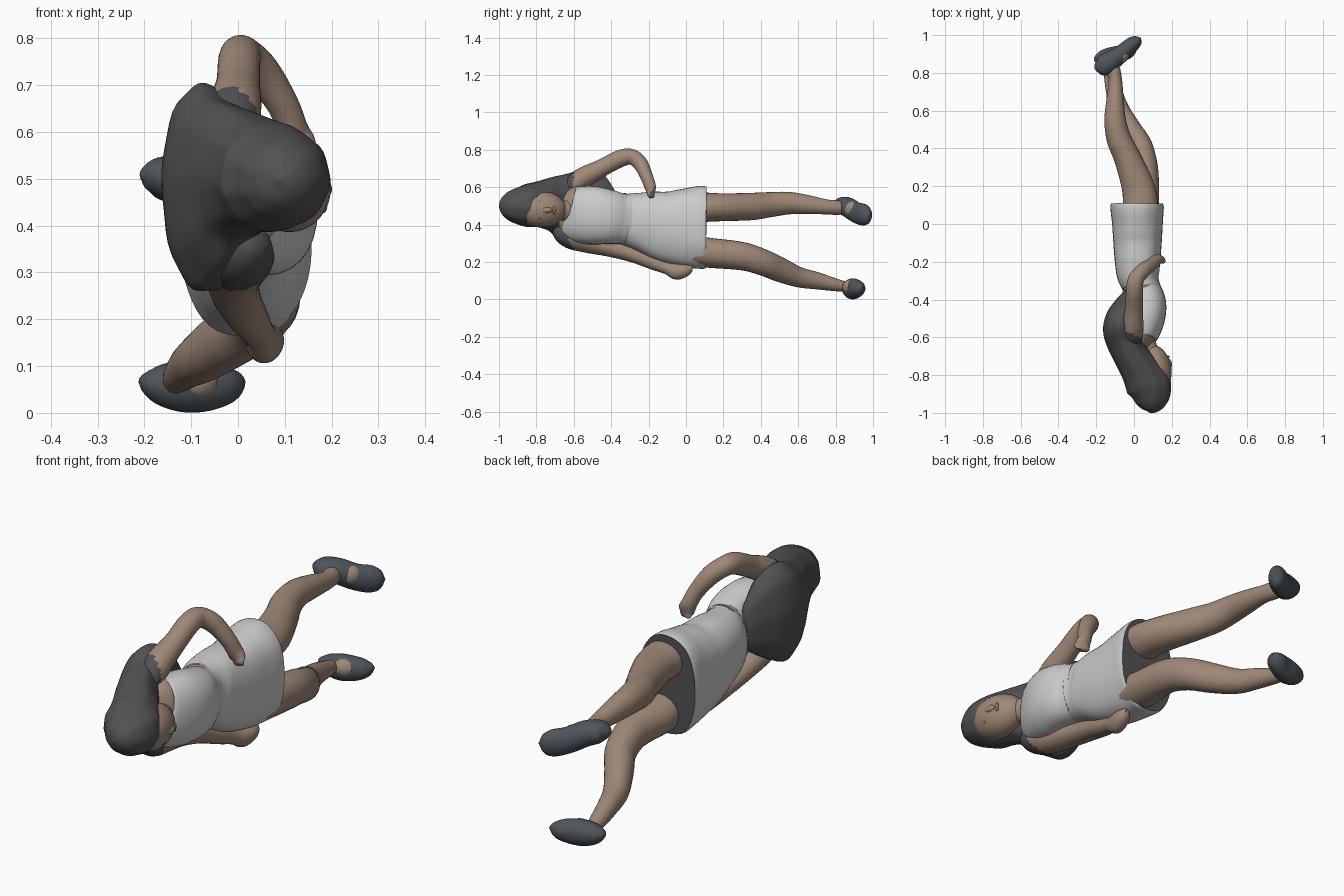
import bpy, math
from mathutils import Vector


def material(name, rgb):
    m = bpy.data.materials.new(name)
    m.diffuse_color = (*rgb, 1)
    return m


SKIN = material("skin", (0.35, 0.25, 0.19))
CLOTH = material("cloth", (0.52, 0.51, 0.52))
HAIR = material("hair", (0.085, 0.083, 0.09))
SHOE = material("shoe", (0.075, 0.09, 0.105))
LIP = material("lip", (0.25, 0.14, 0.115))


def spline(rows, i, t):
    """Catmull-Rom sample between rows i and i+1"""
    p = [rows[min(max(k, 0), len(rows) - 1)] for k in range(i - 1, i + 3)]
    return [0.5 * (2 * b + (c - a) * t + (2 * a - 5 * b + 4 * c - d) * t * t
                   + (3 * b - a - 3 * c + d) * t ** 3) for a, b, c, d in zip(*p)]


def loft(name, rows, mat, n=28, steps=6, square=1.0, ripple=0.0, waves=5):
    """Skin oval sections (x, y, z, half width, half height) along a path"""
    samples = [spline(rows, i, j / steps) for i in range(len(rows) - 1) for j in range(steps)]
    samples.append(list(rows[-1]))
    pts = [Vector(s[:3]) for s in samples]
    verts, faces = [], []
    for k, s in enumerate(samples):
        t = (pts[min(k + 1, len(pts) - 1)] - pts[max(k - 1, 0)]).normalized()
        side = t.cross(Vector((0, 0, 1))).normalized()
        up = side.cross(t)
        for j in range(n):
            a = 2 * math.pi * j / n
            c, d = math.cos(a), math.sin(a)
            f = 1 + ripple * math.sin(waves * a + 0.12 * k) * min(1, k / 12)
            c = math.copysign(abs(c) ** square, c) * f
            d = math.copysign(abs(d) ** square, d) * f
            verts.append(pts[k] + side * c * max(s[3], .002) + up * d * max(s[4], .002))
    for k in range(len(samples) - 1):
        for j in range(n):
            q = (j + 1) % n
            faces.append((k * n + j, k * n + q, (k + 1) * n + q, (k + 1) * n + j))
    faces.append(tuple(reversed(range(n))))
    faces.append(tuple(range(len(verts) - n, len(verts))))
    me = bpy.data.meshes.new(name)
    me.from_pydata(verts, [], [tuple(reversed(f)) for f in faces])
    return finish(bpy.data.objects.new(name, me), mat, link=True)


def finish(ob, mat, link=False):
    if link:
        bpy.context.collection.objects.link(ob)
    ob.data.materials.append(mat)
    bpy.ops.object.select_all(action='DESELECT')
    ob.select_set(True)
    bpy.context.view_layer.objects.active = ob
    if link:
        bpy.ops.object.mode_set(mode='EDIT')
        bpy.ops.mesh.select_all(action='SELECT')
        bpy.ops.mesh.normals_make_consistent(inside=False)
        bpy.ops.object.mode_set(mode='OBJECT')
    bpy.ops.object.shade_smooth_by_angle(angle=math.radians(50))
    return ob


def tint(ob, mat, test):
    """Give the faces whose centre passes the test a second material"""
    ob.data.materials.append(mat)
    for p in ob.data.polygons:
        if test(p.center):
            p.material_index = 1


def ball(name, loc, size, mat, rot=(0, 0, 0)):
    bpy.ops.mesh.primitive_uv_sphere_add(segments=28, ring_count=18, location=loc, rotation=rot)
    ob = bpy.context.object
    ob.name = name
    ob.scale = size
    return finish(ob, mat)


# Head, face and neck
ball("head", (.11, -.775, .482), (.088, .135, .096), SKIN, (0, 0, .12))
ball("nose", (.187, -.745, .478), (.014, .03, .016), SKIN)
ball("mouth", (.180, -.705, .476), (.008, .009, .022), LIP)
for z in (.445, .515):
    ball("eye", (.183, -.785, z), (.008, .010, .018), LIP)
loft("neck", [(.10, -.72, .48, .055, .055), (.065, -.65, .475, .055, .058),
              (.03, -.58, .465, .07, .09)], SKIN)

# Long hair: crown flowing down over the back
loft("hair", [(.085, -1.0, .497, 0, 0), (.088, -.985, .498, .045, .043), (.09, -.95, .499, .082, .076),
              (.088, -.90, .5, .107, .099), (.075, -.85, .502, .119, .114),
              (.038, -.78, .509, .106, .124), (-.012, -.70, .508, .094, .152),
              (-.048, -.62, .492, .097, .198), (-.066, -.56, .482, .097, .224),
              (-.066, -.50, .47, .084, .212), (-.052, -.44, .455, .06, .165),
              (-.035, -.385, .44, .035, .10), (-.03, -.36, .435, .012, .045),
              (-.03, -.355, .435, 0, 0)],
     HAIR, n=48, ripple=.014, waves=9, square=.95)

# Upper chest and bodice
loft("upper_chest", [(.02, -.69, .46, .02, .07), (.025, -.66, .46, .055, .115),
                     (.03, -.60, .455, .085, .15), (.045, -.5, .45, .09, .15)], SKIN)
loft("bodice", [(.03, -.61, .46, .07, .125), (.035, -.59, .455, .092, .148),
                (.055, -.5, .45, .108, .157), (.062, -.42, .442, .108, .147),
                (.047, -.35, .432, .098, .136), (.04, -.3, .43, .09, .135)], CLOTH, square=.88)

# Waistband and skirt
loft("waistband", [(.04, -.338, .43, .094, .136), (.039, -.332, .43, .098, .139),
                   (.038, -.32, .43, .099, .139)], SKIN, square=.9)
skirt = loft("skirt", [(.035, -.325, .43, .097, .137), (.022, -.27, .422, .112, .15),
                       (.018, -.2, .41, .12, .17), (.018, -.1, .388, .128, .194),
                       (.018, 0, .382, .134, .212), (.017, .08, .384, .141, .222),
                       (.017, .108, .384, .138, .218)], CLOTH, n=48, square=.85, ripple=.006, waves=7)
tint(skirt, HAIR, lambda c: c.y > .1079)  # shaded underside of the hem

# Upper arm bent with hand on hip
arm = loft("arm_on_hip", [(-.02, -.65, .56, .03, .03), (-.015, -.61, .60, .055, .052),
                          (-.008, -.55, .65, .058, .056), (0, -.45, .703, .047, .047),
                          (.003, -.35, .754, .045, .046), (.012, -.29, .762, .042, .042),
                          (.05, -.245, .728, .04, .04), (.095, -.212, .66, .034, .034),
                          (.118, -.192, .605, .03, .033), (.130, -.188, .575, .022, .036),
                          (.137, -.19, .55, .012, .03), (.138, -.19, .54, 0, 0)], SKIN)

# Lower arm stretched along the body
arm2 = loft("straight_arm", [(.03, -.70, .385, .01, .01), (.025, -.68, .37, .045, .045),
                             (.01, -.62, .335, .068, .062), (-.005, -.52, .305, .063, .057),
                             (-.01, -.40, .275, .055, .048), (0, -.28, .242, .05, .045),
                             (.025, -.17, .197, .042, .04), (.045, -.10, .168, .034, .034),
                             (.055, -.05, .15, .038, .044), (.065, 0, .158, .034, .034),
                             (.07, .03, .17, .015, .015), (.07, .034, .17, 0, 0)], SKIN)
# Hair lying over the shoulders
for ob in (arm, arm2):
    tint(ob, HAIR, lambda c: c.y < -.585 - .5 * c.x)

# Legs
loft("straight_leg", [(.04, -.02, .49, .08, .075), (.035, .1, .493, .092, .078),
                      (.02, .2, .493, .086, .074), (-.035, .35, .497, .071, .073),
                      (-.08, .45, .507, .065, .067), (-.1, .55, .515, .057, .06),
                      (-.1, .65, .507, .047, .051), (-.098, .75, .495, .036, .04),
                      (-.11, .82, .49, .036, .038), (-.115, .86, .485, .02, .02)], SKIN)
loft("bent_leg", [(.045, -.02, .27, .08, .085), (.048, .12, .25, .085, .08),
                  (.058, .25, .238, .073, .077), (.053, .33, .225, .068, .074),
                  (.03, .42, .195, .064, .07), (-.02, .5, .16, .06, .066),
                  (-.075, .6, .12, .053, .055), (-.105, .7, .1, .043, .046),
                  (-.125, .8, .078, .035, .034), (-.135, .87, .065, .025, .025)], SKIN)

# Shoes, heel to toe
loft("upper_shoe", [(-.208, .825, .50, 0, 0), (-.198, .828, .503, .026, .024),
                    (-.165, .838, .503, .056, .045), (-.115, .868, .492, .053, .053),
                    (-.06, .91, .465, .044, .056), (-.01, .95, .453, .04, .058),
                    (.022, .973, .452, .027, .04), (.037, .985, .452, 0, 0)], SHOE)
loft("lower_shoe", [(-.212, .868, .066, 0, 0), (-.203, .87, .066, .020, .018),
                    (-.17, .876, .061, .042, .042), (-.12, .886, .057, .05, .055),
                    (-.07, .902, .057, .045, .054), (-.025, .922, .06, .04, .042),
                    (.002, .936, .065, .022, .023), (.015, .944, .067, 0, 0)], SHOE)
# Skin showing on the insteps
ball("upper_instep", (-.07, .885, .48), (.050, .036, .045), SKIN, (0, 0, .65))
ball("lower_instep", (-.09, .875, .066), (.05, .038, .04), SKIN, (0, 0, .3))
